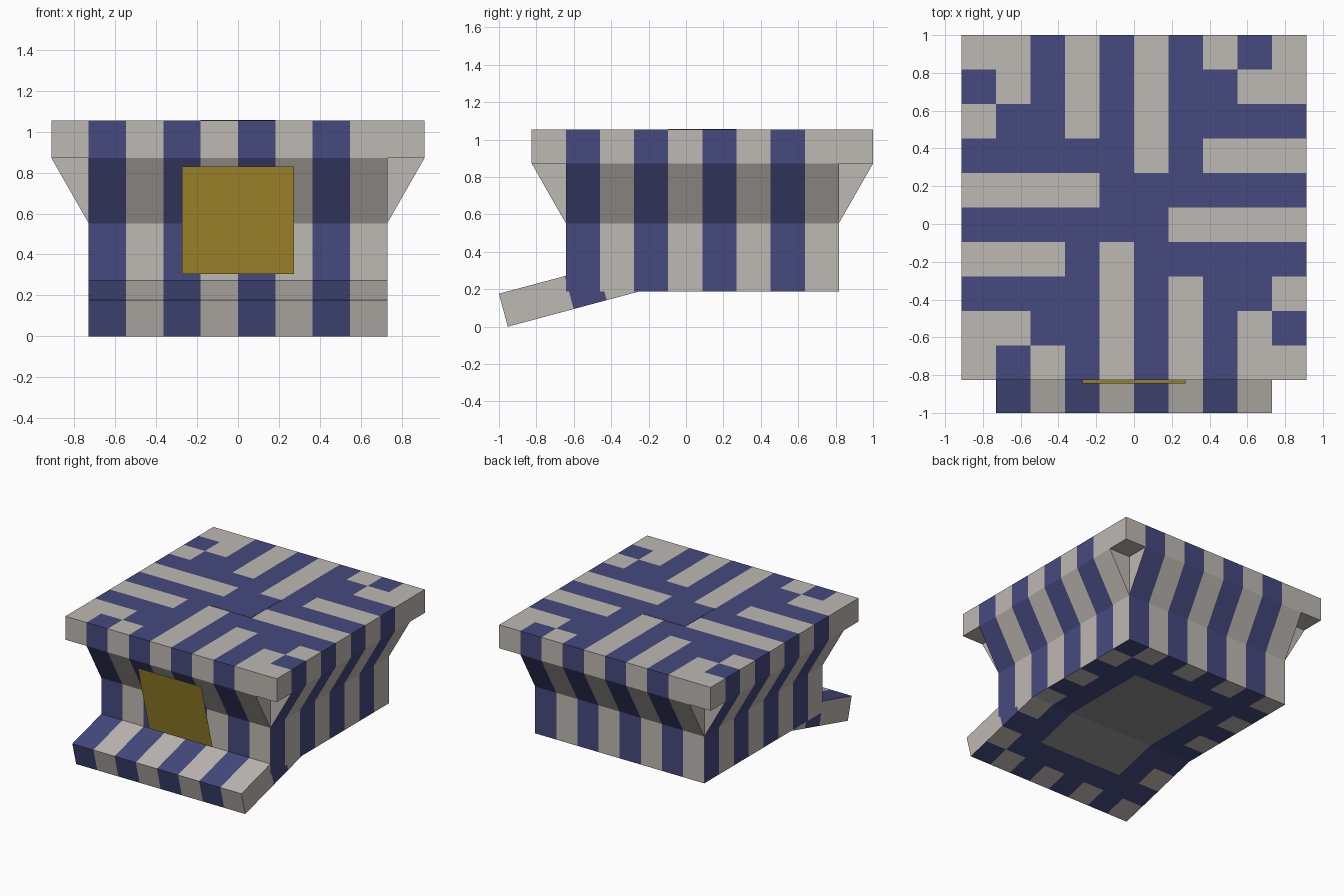
import bpy, bmesh, math
from mathutils import Vector, Matrix

cube = bpy.data.objects.get("Cube")
if cube:
    bpy.data.objects.remove(cube, do_unlink=True)

C = 0.1825                      # width of one stripe cell
CY = 0.0875                     # centre of slab and body in y
Z0, Z1, Z2, Z3 = 0.1875, 0.5525, 0.8725, 1.055
TILT = math.radians(15)
STONE, BLUE, GOLD, GREY = range(4)


def srgb(*c):
    return tuple(((v / 255 + 0.055) / 1.055) ** 2.4 for v in c) + (1.0,)


def material(name, colour):
    m = bpy.data.materials.new(name)
    m.use_nodes = True
    m.diffuse_color = colour
    bsdf = m.node_tree.nodes["Principled BSDF"]
    bsdf.inputs["Base Color"].default_value = colour
    bsdf.inputs["Roughness"].default_value = 0.8
    return m


MATS = [material("warm stone", srgb(190, 184, 178)),
        material("dark blue", srgb(69, 74, 126)),
        material("gold", srgb(174, 147, 48)),
        material("neutral grey", srgb(145, 145, 145))]


def finish(name, bm, rule):
    """Colour every face by a rule and make the object."""
    bm.normal_update()
    for f in bm.faces:
        f.material_index = rule(f.calc_center_median(), f.normal)
    me = bpy.data.meshes.new(name)
    bm.to_mesh(me)
    bm.free()
    for m in MATS:
        me.materials.append(m)
    ob = bpy.data.objects.new(name, me)
    bpy.context.collection.objects.link(ob)
    return ob


def cut(bm, point, normal):
    bmesh.ops.bisect_plane(bm, geom=bm.verts[:] + bm.edges[:] + bm.faces[:],
                           plane_co=point, plane_no=normal, dist=1e-5)


def cut_grid(bm):
    for i in range(-4, 5):
        cut(bm, (i * C, 0, 0), (1, 0, 0))
        cut(bm, (0, CY + i * C, 0), (0, 1, 0))


def add_box(bm, half, z_low, z_high):
    mat = Matrix.Translation((0, CY, (z_low + z_high) / 2)) @ \
        Matrix.Diagonal((2 * half, 2 * half, z_high - z_low, 1))
    bmesh.ops.create_cube(bm, size=1, matrix=mat)


def side_stripe(p, n):
    """Stripes counted from left to right as seen from outside each side."""
    x, y = p.x, p.y - CY
    if abs(n.x) > abs(n.y):
        u = y if n.x > 0 else -y
    else:
        u = x if n.y < 0 else -x
    return BLUE if math.floor(u / C + 5) in (1, 3, 5, 7) else STONE


# Square top slab: one quadrant of the pattern, turned four times
QUADRANT = ["..#.#", "#.#.#", ".##.#", "#####", "....#"]


def slab_rule(p, n):
    if n.z < -0.8:
        return STONE
    if n.z < 0.8:
        return side_stripe(p, n)
    col = math.floor(p.x / C + 5)
    row = math.floor(5 - (p.y - CY) / C)
    while row > 4 or col > 4:
        row, col = 9 - col, row
    return BLUE if QUADRANT[row][col] == "#" else STONE


bm = bmesh.new()
add_box(bm, 5 * C, Z2, Z3)
cut_grid(bm)
finish("top_slab", bm, slab_rule)

# Thin square plate in the middle of the top
bm = bmesh.new()
add_box(bm, C, Z3 - 0.002, Z3 + 0.002)
finish("centre_plate", bm, lambda p, n: BLUE)


# Body with striped walls and a bordered panel underneath
def underside(row, col, last):
    if 2 <= col <= 5 and 2 <= row <= last - 2:
        return GREY
    on_edge = col in (0, 7) or row in (0, last)
    return STONE if on_edge and (row + col) % 2 == 0 else BLUE


def body_rule(p, n):
    if n.z < -0.8:
        return underside(math.floor(4 - (p.y - CY) / C), math.floor(p.x / C + 4), 7)
    return STONE if n.z > 0.8 else side_stripe(p, n)


bm = bmesh.new()
add_box(bm, 4 * C, Z0, Z2)
cut_grid(bm)
finish("body", bm, body_rule)

# Sloping flare on each of the four walls, with upright end triangles
bm = bmesh.new()
for k in range(4):
    turn = Matrix.Translation((0, CY, 0)) @ Matrix.Rotation(k * math.pi / 2, 4, 'Z')

    def v(x, y, z):
        return bm.verts.new(turn @ Vector((x * C, y * C, z)))

    a, b, c = v(-4, -4, Z1), v(-4, -5, Z2), v(-4, -4, Z2)
    d, e, f = v(4, -4, Z1), v(4, -5, Z2), v(4, -4, Z2)
    bm.faces.new((a, d, e, b))
    bm.faces.new((a, b, c))
    bm.faces.new((d, f, e))
cut_grid(bm)
finish("flare", bm, side_stripe)

# Tilted step at the front, ending against the body
FRONT_Y = -0.953
along = Vector((0, math.cos(TILT), math.sin(TILT)))
top_y = FRONT_Y - C * math.sin(TILT)
top_z = C * math.cos(TILT)
wall_y = CY - 4 * C
profile = [(top_y, top_z), (FRONT_Y, 0),
           (FRONT_Y + Z0 / math.tan(TILT), Z0), (wall_y, Z0),
           (wall_y, top_z + (wall_y - top_y) * math.tan(TILT))]


def step_rule(p, n):
    row = math.floor((p - Vector((0, FRONT_Y, 0))).dot(along) / C)
    col = math.floor(p.x / C + 4)
    if abs(n.x) > 0.5:
        return BLUE if row == 2 else STONE
    if n.z < -0.8:
        return underside(row, col, 7)
    return BLUE if col % 2 == 0 else STONE


bm = bmesh.new()
face = bm.faces.new([bm.verts.new((-4 * C, y, z)) for y, z in profile])
ext = bmesh.ops.extrude_face_region(bm, geom=[face], use_keep_orig=True)
moved = [g for g in ext["geom"] if isinstance(g, bmesh.types.BMVert)]
bmesh.ops.translate(bm, verts=moved, vec=(8 * C, 0, 0))
bmesh.ops.recalc_face_normals(bm, faces=bm.faces[:])
for i in range(-3, 4):
    cut(bm, (i * C, 0, 0), (1, 0, 0))
for i in range(1, 4):
    cut(bm, Vector((0, FRONT_Y, 0)) + along * (i * C), along)
finish("front_step", bm, step_rule)

# Gold panel leaning out at the front
bm = bmesh.new()
low, high = (-0.704, 0.304), (-0.845, 0.830)
corners = [(-1.5 * C, *low), (1.5 * C, *low), (1.5 * C, *high), (-1.5 * C, *high)]
bm.faces.new([bm.verts.new(co) for co in corners])
finish("front_panel", bm, lambda p, n: GOLD)
